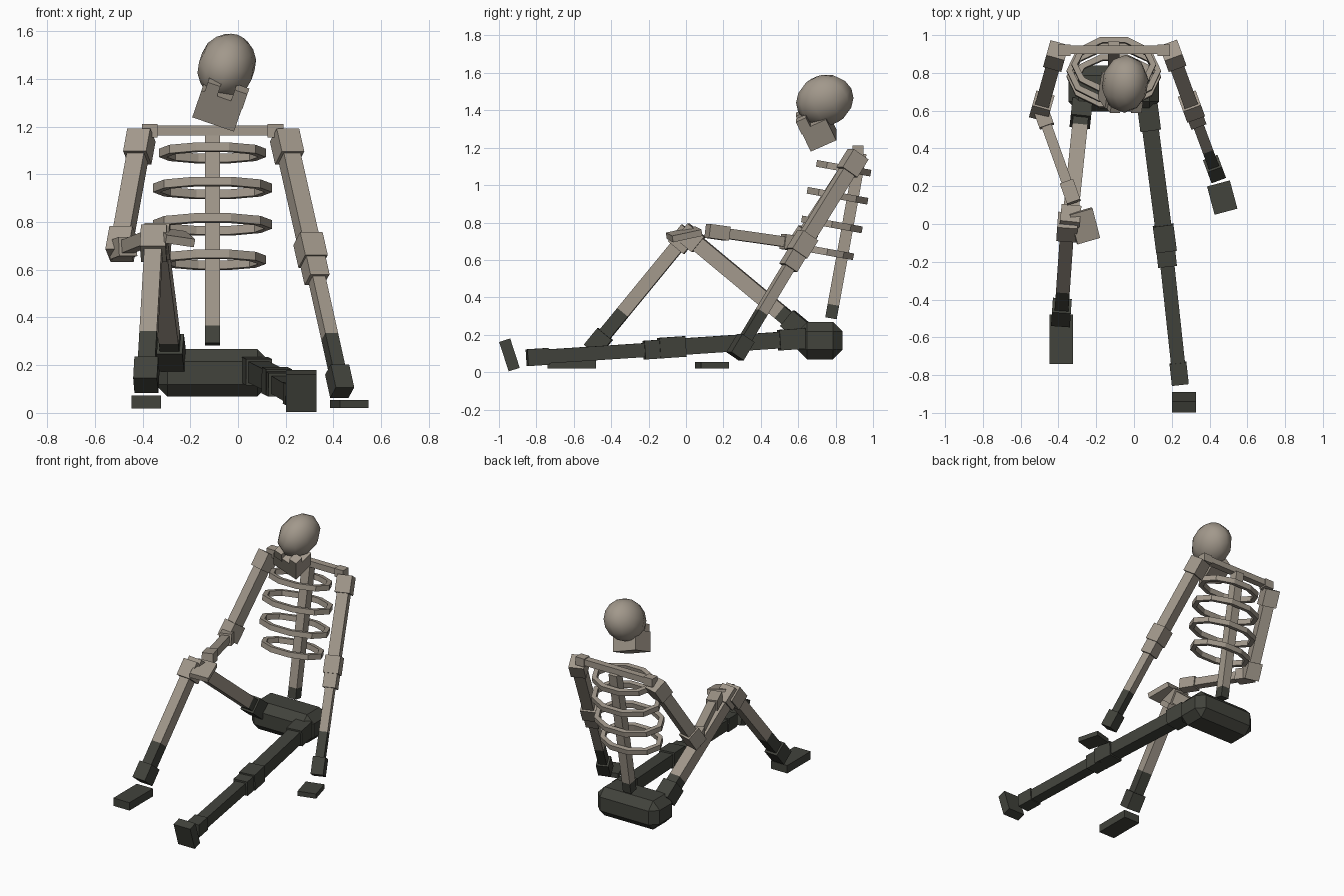
import bpy, bmesh, math
from mathutils import Matrix, Vector, Euler

if "Cube" in bpy.data.objects:
    bpy.data.objects.remove(bpy.data.objects["Cube"])


def material(name, rgb):
    m = bpy.data.materials.new(name)
    m.diffuse_color = (*rgb, 1)
    m.use_nodes = True
    m.node_tree.nodes["Principled BSDF"].inputs["Base Color"].default_value = m.diffuse_color
    return m


BONE = material("bone", (0.36, 0.315, 0.26))
DARK = material("dark_bone", (0.054, 0.056, 0.045))


def finish(name, bm, dark_below=0.32):
    """Turn a world-space bmesh into an object; low faces get the dark colour."""
    bmesh.ops.recalc_face_normals(bm, faces=bm.faces)
    for f in bm.faces:
        f.material_index = int(f.calc_center_median().z < dark_below)
    me = bpy.data.meshes.new(name)
    bm.to_mesh(me)
    bm.free()
    me.materials.append(BONE)
    me.materials.append(DARK)
    ob = bpy.data.objects.new(name, me)
    bpy.context.collection.objects.link(ob)
    return ob


def box(name, center, size, rot=Matrix(), chamfer=0, dark_below=0.32):
    bm = bmesh.new()
    bmesh.ops.create_cube(bm, size=1)
    bmesh.ops.scale(bm, vec=size, verts=bm.verts)
    if chamfer:
        bmesh.ops.bevel(bm, geom=bm.edges[:], offset=chamfer, segments=1,
                        profile=0.5, affect='EDGES')
    bm.transform(Matrix.Translation(center) @ rot)
    return finish(name, bm, dark_below)


def shaft(name, a, b, width, dark_below=0.32):
    """Square bar from a to b, cut across its length at the colour change."""
    a, b = Vector(a), Vector(b)
    d = b - a
    rot = d.to_track_quat('Z', 'Y').to_matrix().to_4x4()
    bm = bmesh.new()
    bmesh.ops.create_cube(bm, size=1)
    bmesh.ops.scale(bm, vec=(width, width, d.length), verts=bm.verts)
    bm.transform(Matrix.Translation((a + b) / 2) @ rot)
    t = (dark_below - a.z) / d.z
    if 0 < t < 1:
        bmesh.ops.bisect_plane(bm, geom=bm.verts[:] + bm.edges[:] + bm.faces[:],
                               plane_co=a + d * t, plane_no=d.normalized())
    finish(name, bm, dark_below)
    return a, b, d.normalized(), rot


def limb(name, a, b, width, start_w, end_w, length=0.115):
    """Bar with a thicker joint block at each end."""
    a, b, d, rot = shaft(name + "_shaft", a, b, width)
    box(name + "_upper_joint", a + d * length / 2, (start_w, start_w, length), rot)
    box(name + "_lower_joint", b - d * length / 2, (end_w, end_w, length), rot)


def turn(x=0, y=0, z=0):
    return Euler([math.radians(v) for v in (x, y, z)]).to_matrix().to_4x4()


# Pelvis and spine
CX = -0.107
box("pelvis", (CX, 0.717, 0.168), (0.48, 0.242, 0.2), chamfer=0.052)
low, high, spine_dir, _ = shaft("spine", (CX, 0.775, 0.288), (CX, 0.935, 1.17), 0.062, 0.36)

# Ribs: flat elliptical bands square to the spine
spine_tilt = Matrix.Rotation(-math.atan2(spine_dir.y, spine_dir.z), 4, 'X')
N = 10
for i, (y, z, rx, ry) in enumerate([(0.843, 1.09, 0.224, 0.155), (0.81, 0.943, 0.25, 0.173),
                                    (0.78, 0.79, 0.25, 0.173), (0.755, 0.642, 0.224, 0.15)]):
    bm = bmesh.new()
    rings = []
    for k in range(N):
        c, s = math.cos(2 * math.pi * k / N), math.sin(2 * math.pi * k / N)
        rings.append([bm.verts.new(((rx - w) * c, (ry - w) * s, h))
                      for w, h in [(0, -.018), (0, .018), (.032, .018), (.032, -.018)]])
    for k in range(N):
        p, q = rings[k], rings[(k + 1) % N]
        for j in range(4):
            bm.faces.new((p[j], q[j], q[(j + 1) % 4], p[(j + 1) % 4]))
    bm.transform(Matrix.Translation((CX, y, z)) @ spine_tilt)
    finish("rib_%d" % (i + 1), bm)

# Shoulder bar with end blocks
box("collar_bar", (CX, 0.922, 1.185), (0.56, 0.046, 0.042))
for side, x in (("right", -0.37), ("left", 0.157)):
    box(side + "_collar_end", (x, 0.92, 1.183), (0.067, 0.06, 0.057))

# Head: tilted forward and to the side
head = turn(x=25, y=19)
bm = bmesh.new()
bmesh.ops.create_uvsphere(bm, u_segments=10, v_segments=8, radius=1)
bmesh.ops.scale(bm, vec=(0.122, 0.157, 0.137), verts=bm.verts)
bm.transform(Matrix.Translation((-0.047, 0.742, 1.453)) @ head)
skull = finish("skull", bm)
for p in skull.data.polygons:
    p.use_smooth = True
box("jaw", (-0.075, 0.708, 1.295), (0.185, 0.15, 0.13), head)
for side, x, z in (("right", -0.107, 1.357), ("left", 0.006, 1.325)):
    box(side + "_cheek", (x, 0.63, z), (0.056, 0.06, 0.075), head)

# Arms: one rests on the raised knee, the other props on the ground
limb("right_upper_arm", (-0.405, 0.92, 1.165), (-0.497, 0.592, 0.66), 0.075, 0.1, 0.1)
limb("right_forearm", (-0.5, 0.625, 0.683), (-0.318, 0.115, 0.755), 0.055, 0.08, 0.075)
box("right_hand", (-0.262, -0.01, 0.737), (0.125, 0.165, 0.035), turn(x=12, y=8, z=16))
limb("left_upper_arm", (0.195, 0.92, 1.165), (0.315, 0.592, 0.635), 0.075, 0.1, 0.1)
limb("left_forearm", (0.31, 0.605, 0.655), (0.437, 0.262, 0.085), 0.057, 0.085, 0.082)
box("left_hand", (0.467, 0.14, 0.037), (0.125, 0.155, 0.033), turn(z=15))

# Legs: one bent with the foot down, one stretched forward
limb("right_thigh", (-0.275, 0.63, 0.215), (-0.343, -0.02, 0.755), 0.082, 0.108, 0.105)
limb("right_shin", (-0.35, 0.02, 0.755), (-0.387, -0.505, 0.115), 0.073, 0.108, 0.1)
box("right_foot", (-0.385, -0.61, 0.046), (0.125, 0.26, 0.055))
limb("left_thigh", (0.07, 0.635, 0.18), (0.172, -0.145, 0.128), 0.088, 0.11, 0.11, 0.14)
limb("left_shin", (0.165, -0.11, 0.125), (0.245, -0.85, 0.077), 0.075, 0.1, 0.09)
box("left_foot", (0.265, -0.944, 0.092), (0.128, 0.062, 0.165), turn(x=18))
